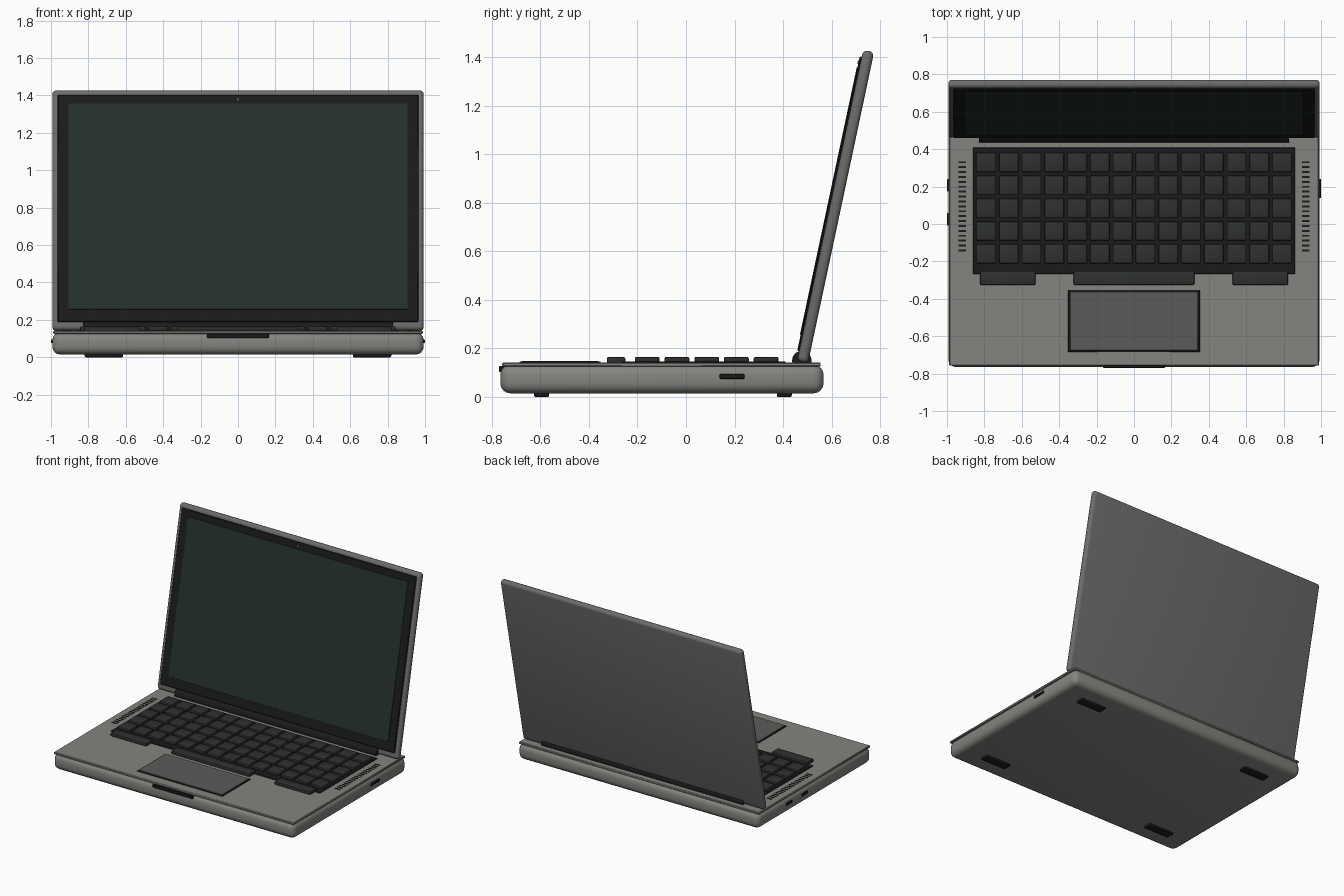
import bpy, bmesh, math
from mathutils import Matrix, Vector

if "Cube" in bpy.data.objects:
    bpy.data.objects.remove(bpy.data.objects["Cube"])


def material(name, r, g, b):
    m = bpy.data.materials.new(name)
    m.diffuse_color = (r, g, b, 1)
    m.use_nodes = True
    m.node_tree.nodes["Principled BSDF"].inputs["Base Color"].default_value = m.diffuse_color
    return m


METAL = material("metal_grey", 0.23, 0.23, 0.215)
LID = material("lid_grey", 0.15, 0.15, 0.147)
PAD = material("pad_grey", 0.105, 0.105, 0.103)
KEY = material("key_dark", 0.028, 0.03, 0.029)
BLACK = material("black", 0.01, 0.011, 0.01)
SCREEN = material("screen_dark", 0.018, 0.03, 0.027)


def finish(name, bm, mat, frame):
    me = bpy.data.meshes.new(name)
    bm.to_mesh(me)
    bm.free()
    me.materials.append(mat)
    ob = bpy.data.objects.new(name, me)
    bpy.context.collection.objects.link(ob)
    ob.matrix_world = frame
    bpy.ops.object.select_all(action='DESELECT')
    ob.select_set(True)
    bpy.context.view_layer.objects.active = ob
    bpy.ops.object.shade_smooth_by_angle(angle=math.radians(40))
    return ob


def box(name, x, y, z, mat, bevel=0, segs=2, frame=Matrix()):
    """Box from (min, max) pairs, with optional rounded edges."""
    bm = bmesh.new()
    size = Vector((x[1] - x[0], y[1] - y[0], z[1] - z[0]))
    mid = Vector((x[0] + x[1], y[0] + y[1], z[0] + z[1])) / 2
    bmesh.ops.create_cube(bm, size=1, matrix=Matrix.Translation(mid) @ Matrix.Diagonal(size.to_4d()))
    if bevel:
        bmesh.ops.bevel(bm, geom=bm.edges[:], offset=bevel, segments=segs,
                        profile=0.5, affect='EDGES')
    return finish(name, bm, mat, frame)


def cylinder(name, radius, depth, mat, frame, sides=24):
    bm = bmesh.new()
    bmesh.ops.create_cone(bm, cap_ends=True, segments=sides, radius1=radius,
                          radius2=radius, depth=depth)
    return finish(name, bm, mat, frame)


def around(c, w):
    return (c - w / 2, c + w / 2)


# Base shell and top deck
box("base_shell", (-0.993, 0.993), (-0.765, 0.567), (0.015, 0.133), METAL, 0.042, 4)
box("top_deck", (-0.988, 0.988), (-0.757, 0.555), (0.125, 0.142), METAL, 0.004, 1)

# Keyboard tray and keys
box("keyboard_tray", (-0.862, 0.862), (-0.267, 0.41), (0.135, 0.147), BLACK, 0.003, 1)
for row in range(5):
    for col in range(14):
        box("key", around((col - 6.5) * 0.1218, 0.104), around(0.33 - row * 0.1225, 0.102),
            (0.143, 0.165), KEY, 0.006)
for name, cx, w in (("left_wide_key", -0.675, 0.295), ("space_bar", 0, 0.645),
                    ("right_wide_key", 0.675, 0.295)):
    box(name, around(cx, w), (-0.326, -0.25), (0.139, 0.164), KEY, 0.006)

# Touchpad with dark border
box("touchpad_border", (-0.352, 0.352), (-0.685, -0.352), (0.138, 0.146), BLACK, 0.002, 1)
box("touchpad", (-0.342, 0.342), (-0.675, -0.362), (0.14, 0.149), PAD, 0.002, 1)

# Speaker slots and feet, mirrored left and right
for s in (-1, 1):
    for i in range(19):
        box("speaker_slot", around(s * 0.918, 0.04), around(0.33 - i * 0.0262, 0.01),
            (0.138, 0.1445), BLACK)
    for y in (-0.595, 0.405):
        box("foot", around(s * 0.717, 0.205), around(y, 0.062), (0, 0.022), BLACK, 0.006)

# Front opening notch and side ports
box("front_notch", (-0.165, 0.165), (-0.771, -0.745), (0.103, 0.128), BLACK, 0.004, 1)
for s, y, w in ((1, 0.19, 0.103), (-1, 0.207, 0.066), (-1, 0.025, 0.066)):
    box("side_port", around(s * 0.99, 0.02), around(y, w), around(0.085, 0.02), BLACK, 0.003, 1)

# Hinge barrel
cylinder("hinge_barrel", 0.04, 1.66, BLACK,
         Matrix.Translation((0, 0.477, 0.15)) @ Matrix.Rotation(math.pi / 2, 4, 'Y'))

# Lid, tilted back about the hinge
TILT = Matrix.Translation((0, 0.481, 0.148)) @ Matrix.Rotation(math.radians(-12), 4, 'X')
box("lid", (-0.993, 0.993), (-0.023, 0.023), (-0.005, 1.306), LID, 0.02, 4, TILT)
box("screen_bezel", (-0.965, 0.965), (-0.031, -0.015), (0.036, 1.277), BLACK, 0.004, 1, TILT)
box("screen", (-0.906, 0.906), (-0.034, -0.025), (0.104, 1.229), SCREEN, 0.001, 1, TILT)
cylinder("webcam", 0.007, 0.012, PAD,
         TILT @ Matrix.Translation((0, -0.029, 1.251)) @ Matrix.Rotation(math.pi / 2, 4, 'X'), 16)
